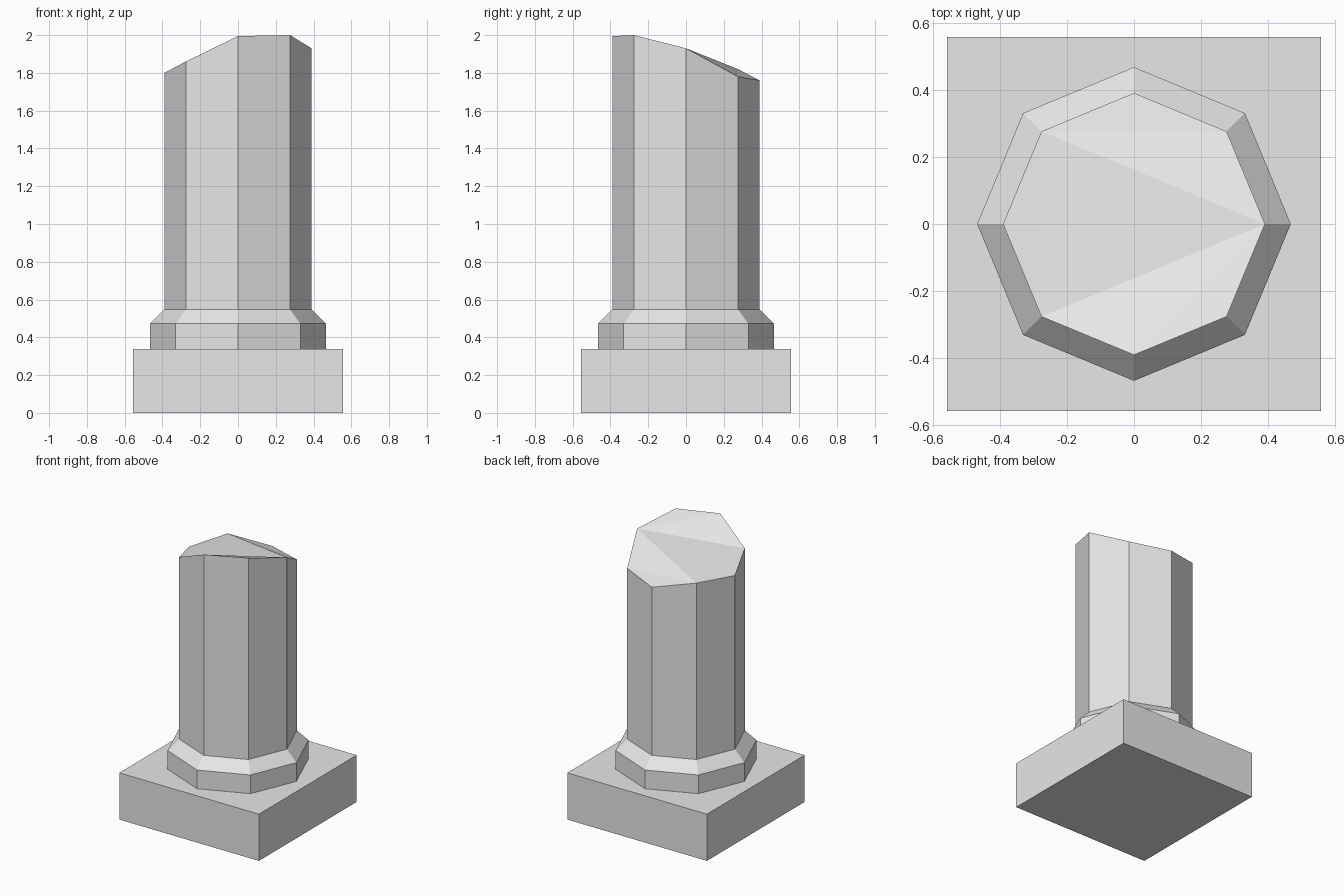
import bpy
import bmesh
from math import cos, sin, pi

cube = bpy.data.objects.get("Cube")
if cube:
    bpy.data.objects.remove(cube, do_unlink=True)

stone = bpy.data.materials.new("light_grey_stone")
stone.use_nodes = True
GREY = (0.8, 0.8, 0.8, 1)
stone.diffuse_color = GREY
stone.node_tree.nodes["Principled BSDF"].inputs["Base Color"].default_value = GREY

SIDES = 8
BLOCK_HALF, BLOCK_TOP = 0.557, 0.337
COLLAR_R, SHAFT_R = 0.467, 0.39
COLLAR_TOP, SHAFT_BASE = 0.472, 0.548


def finish(bm, name):
    bmesh.ops.recalc_face_normals(bm, faces=bm.faces)
    mesh = bpy.data.meshes.new(name)
    bm.to_mesh(mesh)
    bm.free()
    mesh.materials.append(stone)
    obj = bpy.data.objects.new(name, mesh)
    bpy.context.collection.objects.link(obj)
    return obj


def ring(bm, radius, heights):
    """Octagon of vertices, starting at +x; one height per corner."""
    return [bm.verts.new((radius * cos(2 * pi * i / SIDES),
                          radius * sin(2 * pi * i / SIDES), z))
            for i, z in enumerate(heights)]


def bridge(bm, low, high):
    for i in range(SIDES):
        j = (i + 1) % SIDES
        bm.faces.new((low[i], low[j], high[j], high[i]))


# Square plinth
bm = bmesh.new()
bmesh.ops.create_cube(bm, size=1)
for v in bm.verts:
    v.co.x *= 2 * BLOCK_HALF
    v.co.y *= 2 * BLOCK_HALF
    v.co.z = BLOCK_TOP if v.co.z > 0 else 0
finish(bm, "plinth")

# Octagonal collar, chamfer, shaft and broken top as one closed column
bm = bmesh.new()
broken_edge = (1.93, 1.78, 1.76, 1.82, 1.80, 1.86, 1.995, 2.0)
rings = [ring(bm, COLLAR_R, [BLOCK_TOP] * SIDES),
         ring(bm, COLLAR_R, [COLLAR_TOP] * SIDES),
         ring(bm, SHAFT_R, [SHAFT_BASE] * SIDES),
         ring(bm, SHAFT_R, broken_edge)]
for low, high in zip(rings, rings[1:]):
    bridge(bm, low, high)
bm.faces.new(rings[0][::-1])

# Jagged fracture facets
top = rings[-1]
for a, b, c in ((0, 1, 3), (1, 2, 3), (0, 3, 5), (3, 4, 5), (0, 5, 6), (0, 6, 7)):
    bm.faces.new((top[a], top[b], top[c]))
finish(bm, "broken_column")
